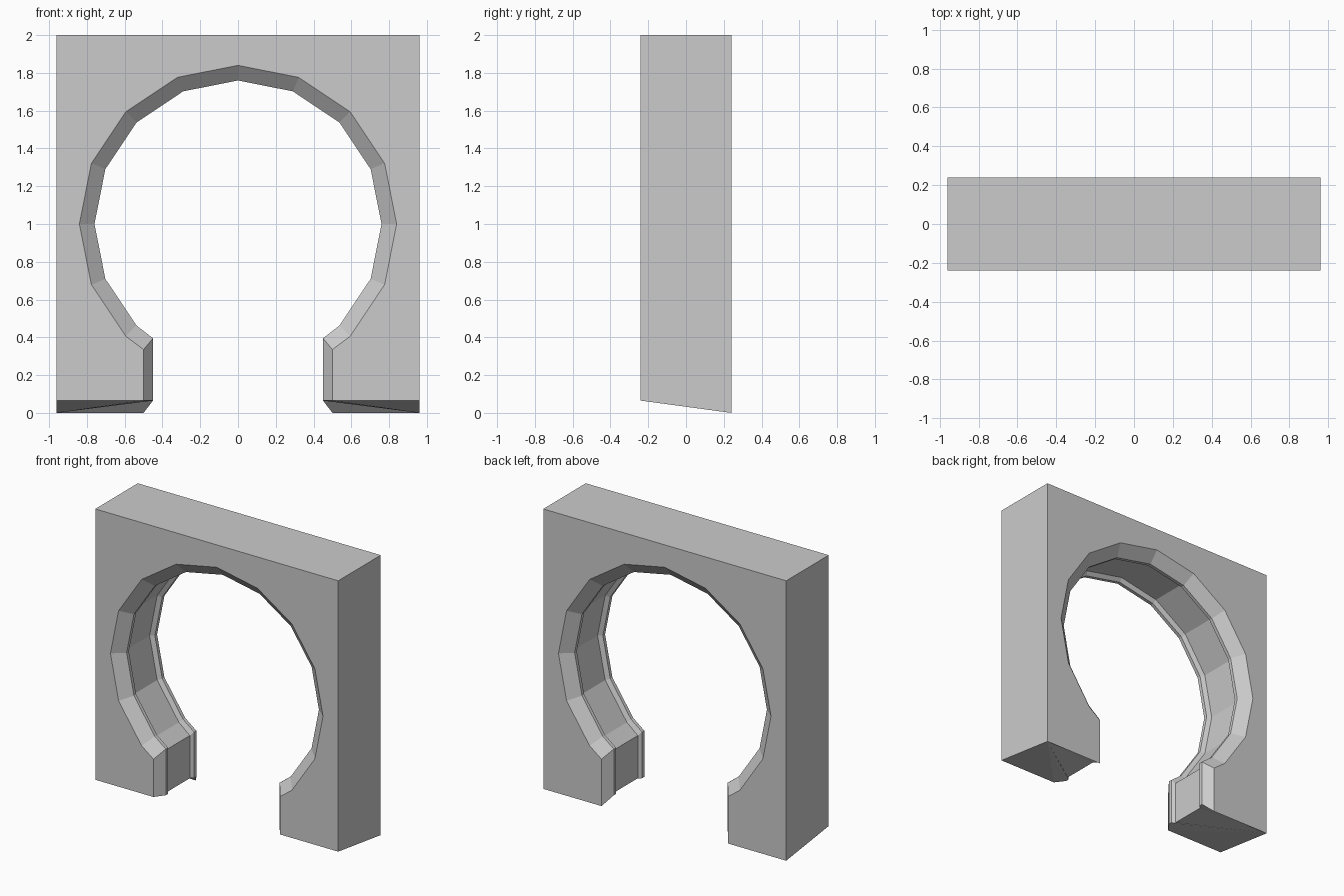
import bpy, bmesh
from math import sin, cos, radians

if "Cube" in bpy.data.objects:
    bpy.data.objects.remove(bpy.data.objects["Cube"])

W, D, H = 0.96, 0.24, 2.0
LIFT = 0.065  # the underside slopes from this height at the front to 0 at the back

# Opening section through the depth: y, ring radius, jamb x, jamb top z, foot z
SECTION = [
    (-D,     0.84, 0.50,  0.335, LIFT),
    (-0.172, 0.76, 0.45,  0.395, LIFT),
    (-0.147, 0.76, 0.45,  0.395, LIFT),
    (-0.130, 0.79, 0.472, 0.37,  LIFT),
    (0.130,  0.79, 0.472, 0.37,  LIFT),
    (0.147,  0.76, 0.45,  0.395, LIFT),
    (0.172,  0.76, 0.45,  0.395, LIFT),
    (D,      0.84, 0.50,  0.335, 0.0),
]


def opening(r, jx, jz, foot):
    """Keyhole outline from right foot, around the ring, to left foot."""
    arc = [(r * cos(radians(a * 22.5)), 1 + r * sin(radians(a * 22.5)))
           for a in range(-2, 11)]
    return [(jx, foot), (jx, jz)] + arc + [(-jx, jz), (-jx, foot)]


bm = bmesh.new()

# Inner rims and groove
rings = [[bm.verts.new((x, y, z)) for x, z in opening(r, jx, jz, foot)]
         for y, r, jx, jz, foot in SECTION]
for a, b in zip(rings, rings[1:]):
    for i in range(len(a) - 1):
        bm.faces.new((a[i], a[i + 1], b[i + 1], b[i]))

# Outer block: left foot, left top, right top, right foot
front, back = [[bm.verts.new((x, y, z)) for x, z in
                ((-W, foot), (-W, H), (W, H), (W, foot))]
               for y, foot in ((-D, LIFT), (D, 0.0))]
for i in range(3):
    bm.faces.new((front[i], front[i + 1], back[i + 1], back[i]))
bm.faces.new(rings[0] + front)
bm.faces.new(rings[-1] + back)

# Undersides of both feet, fanned from the outer back corner
for corner, end in ((0, -1), (3, 0)):
    edge = [front[corner]] + [ring[end] for ring in rings]
    for a, b in zip(edge, edge[1:]):
        bm.faces.new((back[corner], a, b))

bmesh.ops.recalc_face_normals(bm, faces=bm.faces[:])
mesh = bpy.data.meshes.new("round_doorway")
bm.to_mesh(mesh)
bm.free()
bpy.context.collection.objects.link(bpy.data.objects.new("round_doorway", mesh))
